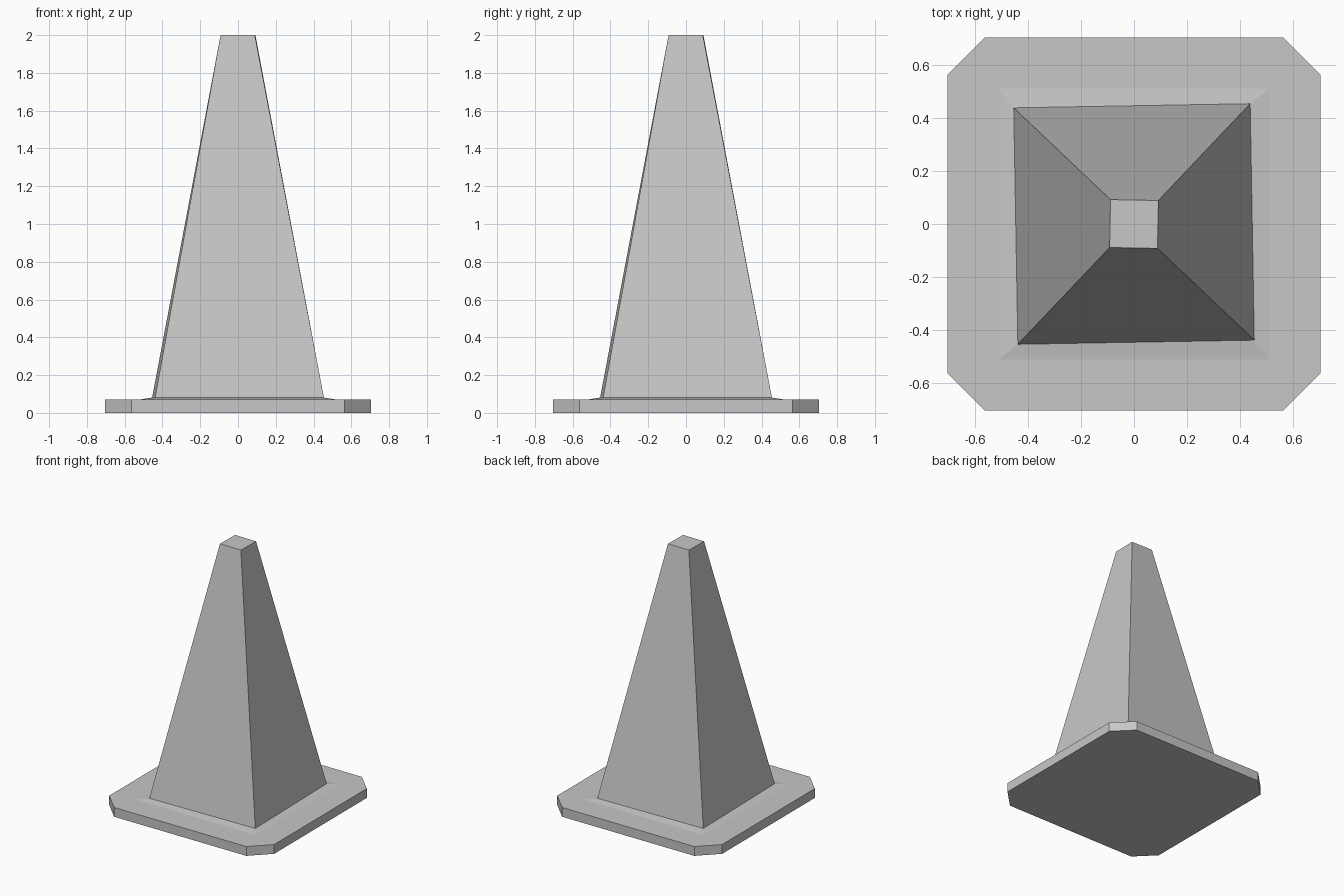
import bpy, bmesh, math

if "Cube" in bpy.data.objects:
    bpy.data.objects.remove(bpy.data.objects["Cube"])

grey = bpy.data.materials.new("light grey")
grey.diffuse_color = (0.57, 0.57, 0.57, 1)
grey.use_nodes = True
grey.node_tree.nodes["Principled BSDF"].inputs["Base Color"].default_value = grey.diffuse_color


def square(half, z, turn=0.0):
    """Corners of a square ring, turned by some degrees."""
    r = half * math.sqrt(2)
    return [(r * math.cos(math.radians(45 + 90 * i + turn)),
             r * math.sin(math.radians(45 + 90 * i + turn)), z) for i in range(4)]


def chamfered(half, flat, z):
    """Corners of a square ring with cut corners."""
    pts = []
    for sx, sy in ((1, 1), (-1, 1), (-1, -1), (1, -1)):
        pair = [(sx * half, sy * flat, z), (sx * flat, sy * half, z)]
        pts += pair if sx * sy > 0 else pair[::-1]
    return pts


def loft(name, rings, cap_bottom=True, cap_top=True):
    """Join equal rings from bottom to top with flat faces."""
    bm = bmesh.new()
    loops = [[bm.verts.new(p) for p in ring] for ring in rings]
    for low, high in zip(loops, loops[1:]):
        n = len(low)
        for i in range(n):
            j = (i + 1) % n
            bm.faces.new((low[i], low[j], high[j], high[i]))
    if cap_bottom:
        bm.faces.new(loops[0][::-1])
    if cap_top:
        bm.faces.new(loops[-1])
    mesh = bpy.data.meshes.new(name)
    bm.to_mesh(mesh)
    bm.free()
    mesh.materials.append(grey)
    obj = bpy.data.objects.new(name, mesh)
    bpy.context.collection.objects.link(obj)
    return obj


# Flat foot plate with cut corners
loft("base_plate", [chamfered(0.705, 0.565, 0), chamfered(0.705, 0.565, 0.072)])

# Shallow sloped collar and slightly twisted tapering body
loft("cone_body", [square(0.512, 0.072), square(0.447, 0.081, 1.0),
                   square(0.0906, 2.0, -1.0)], cap_bottom=False)
